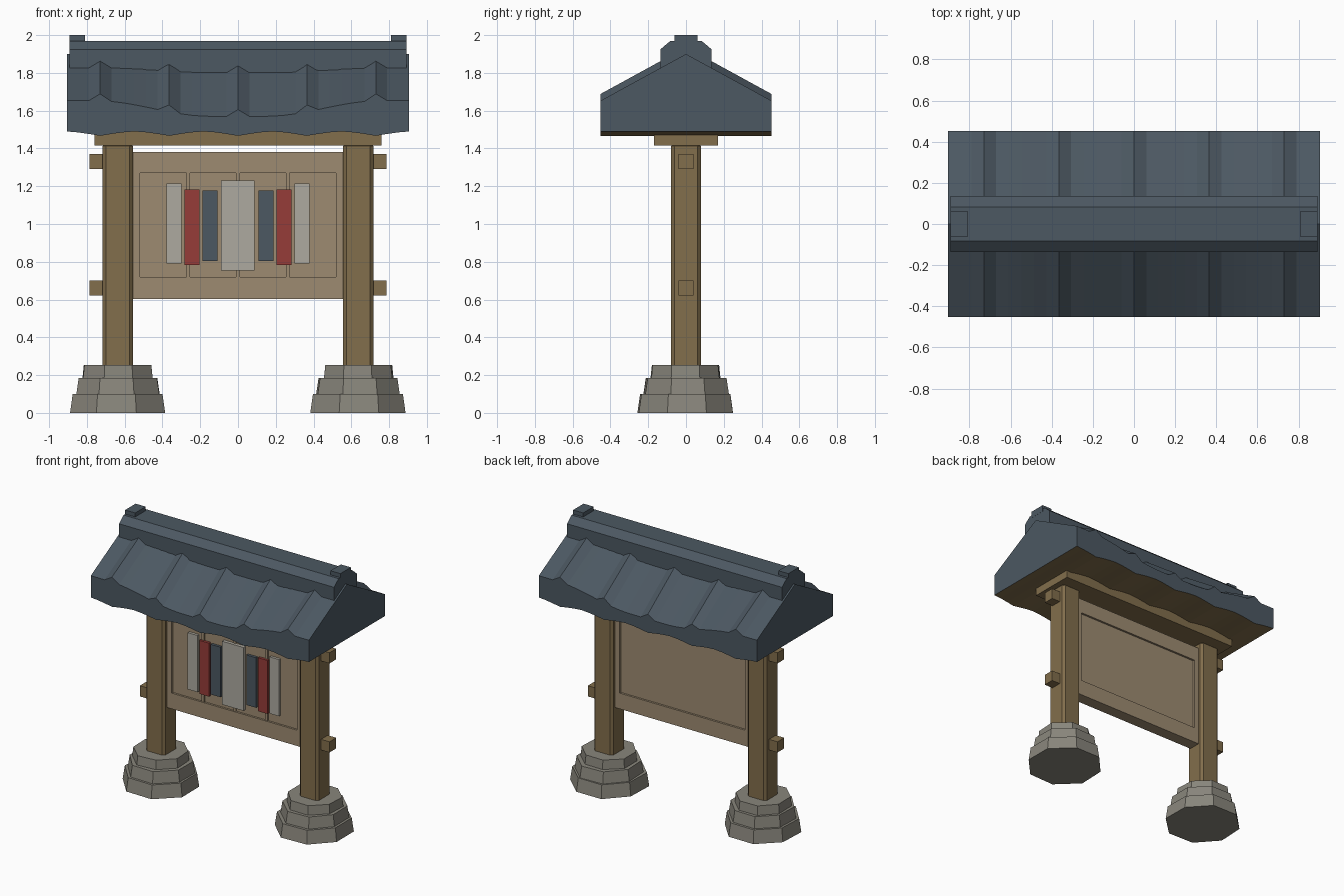
import bpy, bmesh, math, random

random.seed(4)
cube = bpy.data.objects.get("Cube")
if cube:
    bpy.data.objects.remove(cube, do_unlink=True)


def material(name, rgb):
    """Flat material from an 0-255 display colour."""
    lin = [((c / 255 + 0.055) / 1.055) ** 2.4 for c in rgb] + [1]
    m = bpy.data.materials.new(name)
    m.use_nodes = True
    m.diffuse_color = lin
    m.node_tree.nodes["Principled BSDF"].inputs["Base Color"].default_value = lin
    return m


SLATE = material("slate", (76, 88, 98))
WOOD = material("wood", (130, 110, 76))
PANEL = material("pale_wood", (157, 139, 113))
STONE = material("stone", (137, 134, 124))
RED = material("red", (150, 60, 56))
PAPER = material("paper_grey", (174, 170, 160))


def finish(name, bm, *mats):
    bmesh.ops.recalc_face_normals(bm, faces=bm.faces)
    mesh = bpy.data.meshes.new(name)
    bm.to_mesh(mesh)
    bm.free()
    for m in mats:
        mesh.materials.append(m)
    ob = bpy.data.objects.new(name, mesh)
    bpy.context.collection.objects.link(ob)
    return ob


def box(name, x, y, z, mat):
    """Box from (min, max) pairs."""
    bm = bmesh.new()
    bmesh.ops.create_cube(bm, size=1)
    for v in bm.verts:
        v.co = [(a + b) / 2 + c * (b - a) for (a, b), c in zip((x, y, z), v.co)]
    return finish(name, bm, mat)


def loft(bm, rings):
    """Join matching closed rings and cap both ends."""
    rings = [[bm.verts.new(p) for p in r] for r in rings]
    n = len(rings[0])
    for a, b in zip(rings, rings[1:]):
        for i in range(n):
            j = (i + 1) % n
            bm.faces.new((a[i], a[j], b[j], b[i]))
    bm.faces.new(rings[0])
    bm.faces.new(rings[-1])


# Stepped stone footings, posts and peg ends
POST_X = 0.637
for side, s in (("right", -1), ("left", 1)):
    bm = bmesh.new()
    for z0, z1, r0, r1 in ((0, 0.1, 0.252, 0.238), (0.09, 0.185, 0.222, 0.208),
                           (0.175, 0.253, 0.184, 0.176)):
        k = 1 / math.cos(math.pi / 8)
        turn = math.pi / 8 + random.uniform(-0.05, 0.05)
        jitter = [random.uniform(0.97, 1.02) for _ in range(8)]
        rings = []
        for r, z in ((r0, z0), (r1, z1)):
            rings.append([(s * POST_X + r * k * j * math.cos(turn + i * math.pi / 4),
                           r * k * j * math.sin(turn + i * math.pi / 4), z)
                          for i, j in enumerate(jitter)])
        loft(bm, rings)
    finish(side + "_footing", bm, STONE)

    c = s * POST_X
    post = box(side + "_post", (c - 0.08, c + 0.08), (-0.08, 0.08), (0.2, 1.43), WOOD)
    bevel = post.modifiers.new("chamfer", "BEVEL")
    bevel.width = 0.018
    bevel.segments = 1

    for label, z in (("lower", 0.662), ("upper", 1.33)):
        box(f"{side}_{label}_peg", sorted((s * 0.6, s * 0.787)), (-0.04, 0.04),
            (z - 0.04, z + 0.04), WOOD)

# Notice board with a recessed field on both sides
box("board", (-0.54, 0.54), (-0.03, 0.03), (0.7, 1.3), PANEL)
box("board_bottom_rail", (-0.58, 0.58), (-0.045, 0.045), (0.602, 0.72), PANEL)
box("board_top_rail", (-0.58, 0.58), (-0.045, 0.045), (1.27, 1.38), PANEL)
for side, s in (("right", -1), ("left", 1)):
    box(side + "_board_stile", sorted((s * 0.52, s * 0.58)), (-0.045, 0.045),
        (0.72, 1.27), PANEL)
for i in (-1, 0, 1):
    box(f"board_slat_{i + 2}", (i * 0.263 - 0.01, i * 0.263 + 0.01), (-0.04, -0.02),
        (0.72, 1.27), PANEL)

# Hanging plaques
box("centre_plaque", (-0.09, 0.087), (-0.06, -0.035), (0.755, 1.23), PAPER)
for side, s in (("right", -1), ("left", 1)):
    for label, x, z, m in (("slate", 0.148, (0.803, 1.178), SLATE),
                           ("red", 0.243, (0.782, 1.183), RED),
                           ("grey", 0.339, (0.79, 1.215), PAPER)):
        box(f"{side}_{label}_plaque", (s * x - 0.04, s * x + 0.04), (-0.055, -0.035), z, m)

# Beam plate under the roof
box("beam_plate", (-0.76, 0.76), (-0.17, 0.17), (1.415, 1.5), WOOD)

# Tiled roof: sagging eaves, raised seams and a rippled underside
SEAM = 0.365
HALF = 0.905


def roof_section(x):
    t = min(max((abs(x) - 0.15) / 0.6, 0), 1)
    eave = 1.57 + 0.083 * t * t * (3 - 2 * t)
    d = abs(x - SEAM * round(x / SEAM))
    if abs(x) > 2.45 * SEAM:
        d = SEAM / 2
    bump = 0.036 * max(0, 1 - d / 0.06)
    under = 1.49 - 0.023 * max(0, 1 - d / 0.17) ** 1.3
    return [(x, -0.452, under), (x, -0.452, eave + bump), (x, 0, 1.9 + bump),
            (x, 0.452, eave + bump), (x, 0.452, under)]


stations = {-HALF, HALF}
for i in range(-2, 3):
    stations.update(round(i * SEAM + d, 3) for d in (-0.12, -0.06, 0, 0.06, 0.12))
for i in (-1.5, -0.5, 0.5, 1.5):
    stations.add(i * SEAM)
bm = bmesh.new()
loft(bm, [roof_section(x) for x in sorted(stations)])
bmesh.ops.recalc_face_normals(bm, faces=bm.faces)
for f in bm.faces:
    f.material_index = int(f.normal.z < -0.5)
finish("roof", bm, SLATE, WOOD)

# Ridge cap with raised end blocks
profile = ((-0.135, 1.8), (-0.135, 1.925), (-0.082, 1.97),
           (0.082, 1.97), (0.135, 1.925), (0.135, 1.8))
bm = bmesh.new()
loft(bm, [[(x, y, z) for y, z in profile] for x in (-0.892, 0.892)])
finish("ridge_cap", bm, SLATE)
for side, s in (("right", -1), ("left", 1)):
    box(side + "_ridge_block", sorted((s * 0.81, s * 0.893)), (-0.062, 0.062),
        (1.95, 2.0), SLATE)
